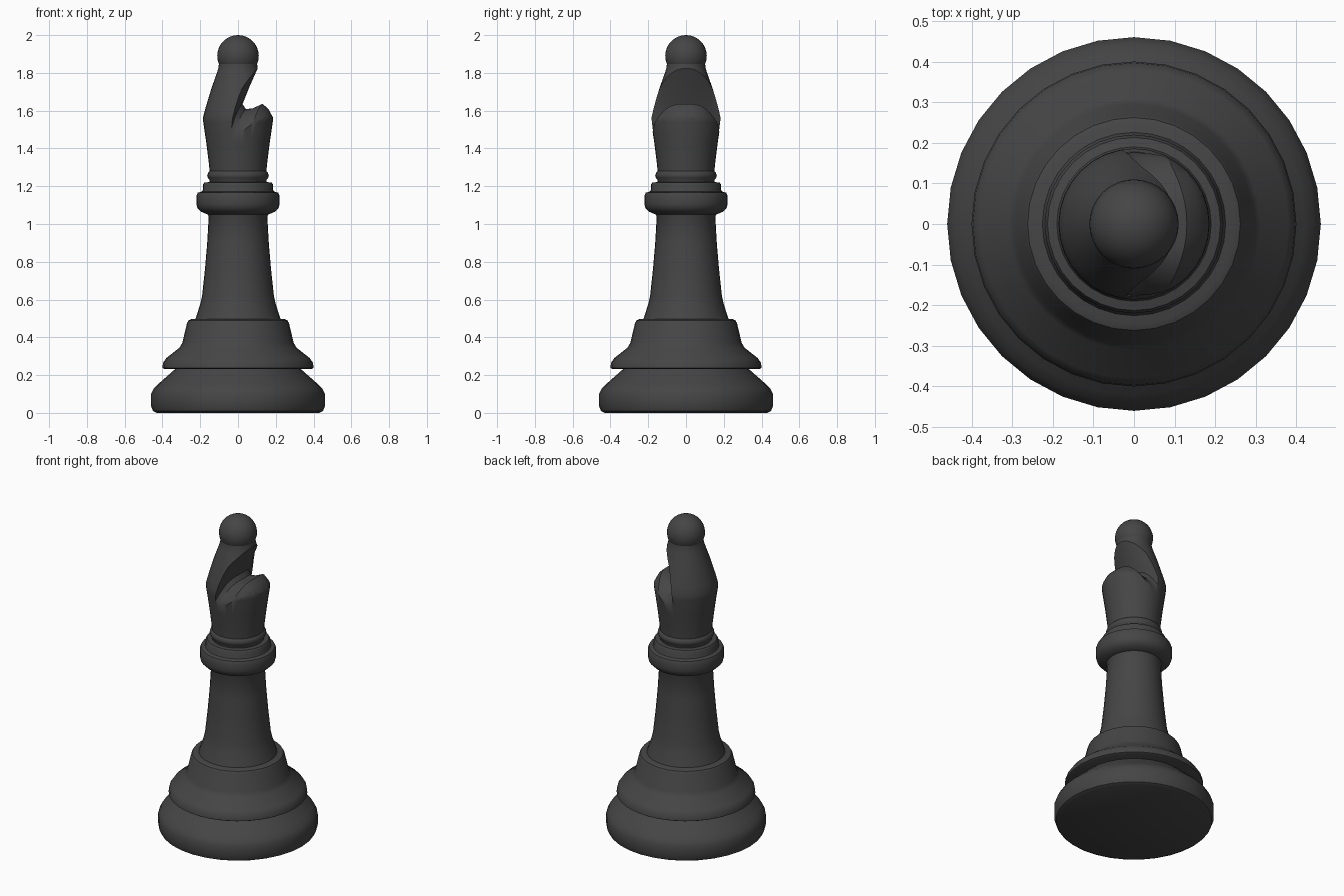
import bpy, bmesh, math

cube = bpy.data.objects.get("Cube")
if cube:
    bpy.data.objects.remove(cube, do_unlink=True)

SIDES = 32
charcoal = bpy.data.materials.new("charcoal")
charcoal.use_nodes = True
colour = (0.06, 0.06, 0.06, 1)
charcoal.diffuse_color = colour
charcoal.node_tree.nodes["Principled BSDF"].inputs["Base Color"].default_value = colour


def make_object(name, bm):
    bmesh.ops.recalc_face_normals(bm, faces=bm.faces)
    mesh = bpy.data.meshes.new(name)
    bm.to_mesh(mesh)
    bm.free()
    obj = bpy.data.objects.new(name, mesh)
    bpy.context.collection.objects.link(obj)
    mesh.materials.append(charcoal)
    return obj


def loft(name, rings):
    """Skin closed rings of points and cap both ends."""
    bm = bmesh.new()
    rows = [[bm.verts.new(p) for p in ring] for ring in rings]
    n = len(rows[0])
    for a, b in zip(rows, rows[1:]):
        for i in range(n):
            j = (i + 1) % n
            bm.faces.new((a[i], a[j], b[j], b[i]))
    bm.faces.new(rows[0])
    bm.faces.new(rows[-1])
    return make_object(name, bm)


def turn(name, profile):
    """Turn a (radius, height) profile around the z axis."""
    angles = [2 * math.pi * i / SIDES for i in range(SIDES)]
    return loft(name, [[(r * math.cos(a), r * math.sin(a), z) for a in angles]
                       for r, z in profile])


def smooth(obj, angle=38):
    bpy.ops.object.select_all(action="DESELECT")
    obj.select_set(True)
    bpy.context.view_layer.objects.active = obj
    bpy.ops.object.shade_smooth_by_angle(angle=math.radians(angle))


# Foot, skirt, stem and collar
parts = [
    turn("foot", [(.43, 0), (.45, .01), (.46, .035), (.46, .10), (.445, .13),
                  (.42, .155), (.335, .23), (.32, .245)]),
    turn("skirt", [(.39, .232), (.4, .238), (.397, .265), (.38, .29), (.31, .345),
                   (.295, .37), (.27, .475), (.262, .49), (.245, .497)]),
    turn("stem", [(.228, .49), (.2, .575), (.19, .62), (.175, .76),
                  (.163, .9), (.155, 1.04), (.165, 1.06), (.17, 1.09)]),
    turn("collar", [(.16, 1.05), (.195, 1.065), (.215, 1.085), (.22, 1.105),
                    (.22, 1.15), (.213, 1.166), (.19, 1.172), (.186, 1.18),
                    (.186, 1.208), (.178, 1.22), (.145, 1.222)]),
    turn("neck_ring", [(.15, 1.215), (.152, 1.235), (.16, 1.245),
                       (.163, 1.258), (.158, 1.272), (.15, 1.28)]),
]

# Mitre head
head = turn("mitre_head", [(.15, 1.27), (.153, 1.31), (.168, 1.43), (.184, 1.54),
                           (.185, 1.565), (.172, 1.615), (.14, 1.72),
                           (.11, 1.805), (.103, 1.83), (.1, 1.86)])

# Slot cutter: curved back wall above a domed floor
wall = [(.3, 1.9), (.14, 1.9), (.1, 1.815), (.058, 1.72)]
floor = [(.024, 1.635), (.042, 1.608), (.08, 1.613), (.13, 1.636),
         (.16, 1.61), (.19, 1.555), (.3, 1.45)]
sections = []
for i in range(-12, 13):
    y = i * .018
    t = abs(y) / .18
    shift, drop = .06 * t ** 2, .13 * t ** 3
    sections.append([(x - shift, y, z) for x, z in wall]
                    + [(x - shift, y, z - drop) for x, z in floor])
cutter = loft("slot_cutter", sections)
cutter.hide_render = True

cut = head.modifiers.new("slot", "BOOLEAN")
cut.operation = "DIFFERENCE"
cut.solver = "EXACT"
cut.object = cutter
bpy.context.view_layer.objects.active = head
bpy.ops.object.modifier_apply(modifier=cut.name)
bpy.data.objects.remove(cutter, do_unlink=True)
parts.append(head)

# Ball finial
bm = bmesh.new()
bmesh.ops.create_uvsphere(bm, u_segments=SIDES, v_segments=16, radius=.11)
bmesh.ops.translate(bm, verts=bm.verts, vec=(0, 0, 1.89))
parts.append(make_object("ball_finial", bm))

for part in parts:
    smooth(part)
